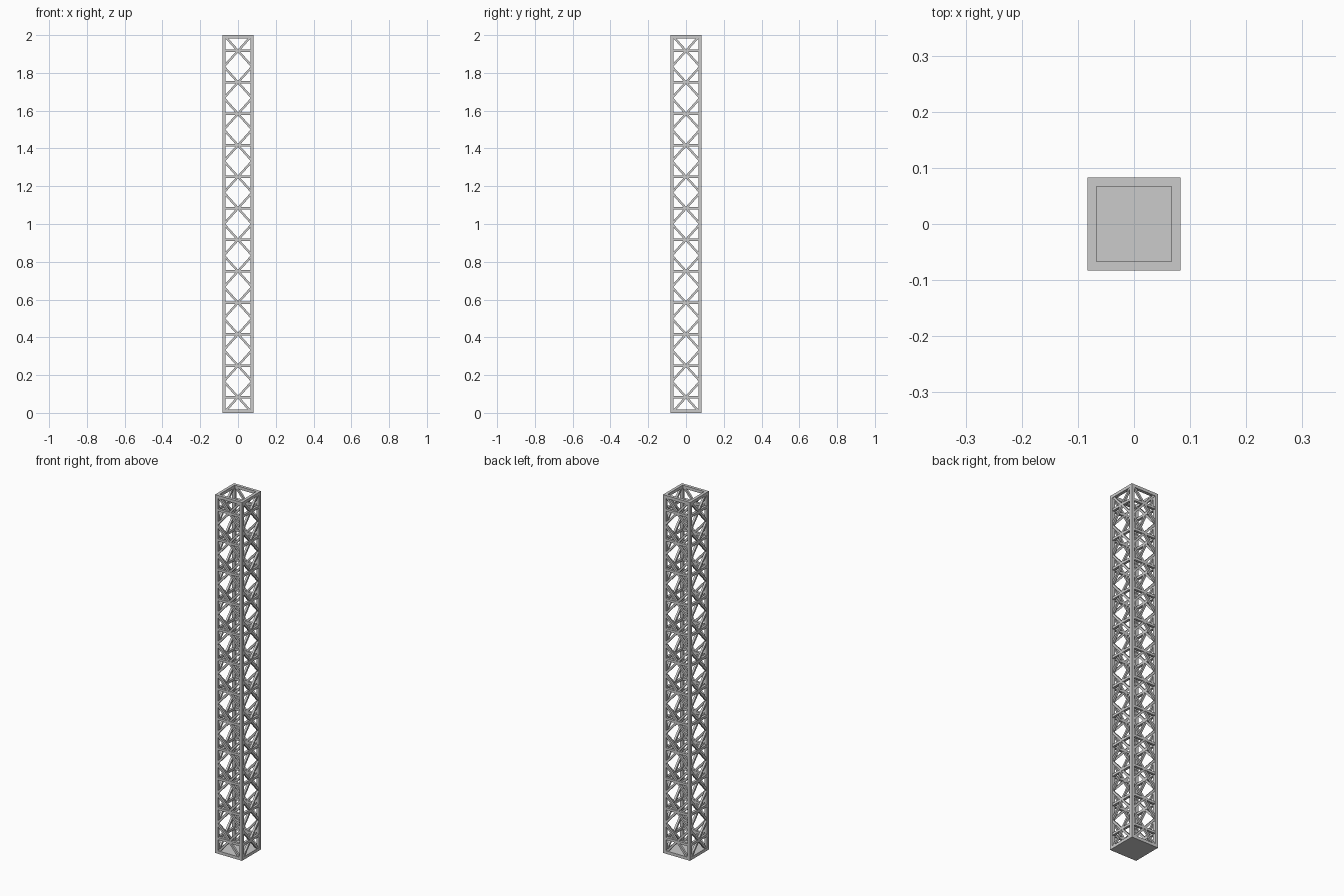
import bpy, bmesh, math
from mathutils import Matrix, Vector

if "Cube" in bpy.data.objects:
    bpy.data.objects.remove(bpy.data.objects["Cube"])

HALF = 0.0833          # outer half width
POST = 0.0167          # corner post thickness
C = HALF - POST / 2    # post centre line
BAYS = 12
BAY = 2.0 / BAYS


def add_bar(bm, a, b, width, depth, side):
    """Box from a to b; 'side' is the face normal the depth runs along."""
    a, b = Vector(a), Vector(b)
    along = (b - a).normalized()
    side = Vector(side)
    across = side.cross(along)
    rot = Matrix((across, side, along)).transposed().to_4x4()
    scale = Matrix.Diagonal((width, depth, (b - a).length, 1))
    bmesh.ops.create_cube(bm, size=1, matrix=Matrix.Translation((a + b) / 2) @ rot @ scale)


def finish(bm, name):
    bmesh.ops.recalc_face_normals(bm, faces=bm.faces)
    mesh = bpy.data.meshes.new(name)
    bm.to_mesh(mesh)
    bm.free()
    obj = bpy.data.objects.new(name, mesh)
    bpy.context.collection.objects.link(obj)


def four_sided(name, bars):
    """Repeat bars of the front face (u, z, u, z, width, depth) on all four sides."""
    bm = bmesh.new()
    for k in range(4):
        turn = Matrix.Rotation(k * math.pi / 2, 3, 'Z')
        for u0, z0, u1, z1, w, d in bars:
            add_bar(bm, turn @ Vector((u0, -C, z0)), turn @ Vector((u1, -C, z1)),
                    w, d, turn @ Vector((0, -1, 0)))
    finish(bm, name)


# Corner posts
four_sided("corner_posts", [(C, 0, C, 2, POST, POST)])

# Solid base plate
bm = bmesh.new()
add_bar(bm, (0, 0, 0), (0, 0, 0.0167), 2 * HALF, 2 * HALF, (0, 1, 0))
finish(bm, "base_plate")

# Square frame at the top
inner = HALF - POST
four_sided("top_frame", [(-inner, 2 - POST / 2, inner, 2 - POST / 2, POST, POST)])

# Horizontal rails at the middle of every bay
mids = [(i + 0.5) * BAY for i in range(BAYS)]
four_sided("horizontal_rails", [(-inner, z, inner, z, 0.0135, 0.0135) for z in mids])

# Crossed diagonal braces, one X per bay on each side
du = 0.07
dz = BAY / 2 * du / C
braces = []
for z in mids:
    for s in (1, -1):
        braces.append((-du * s, z - dz, du * s, z + dz, 0.0115, 0.0115))
four_sided("diagonal_braces", braces)
